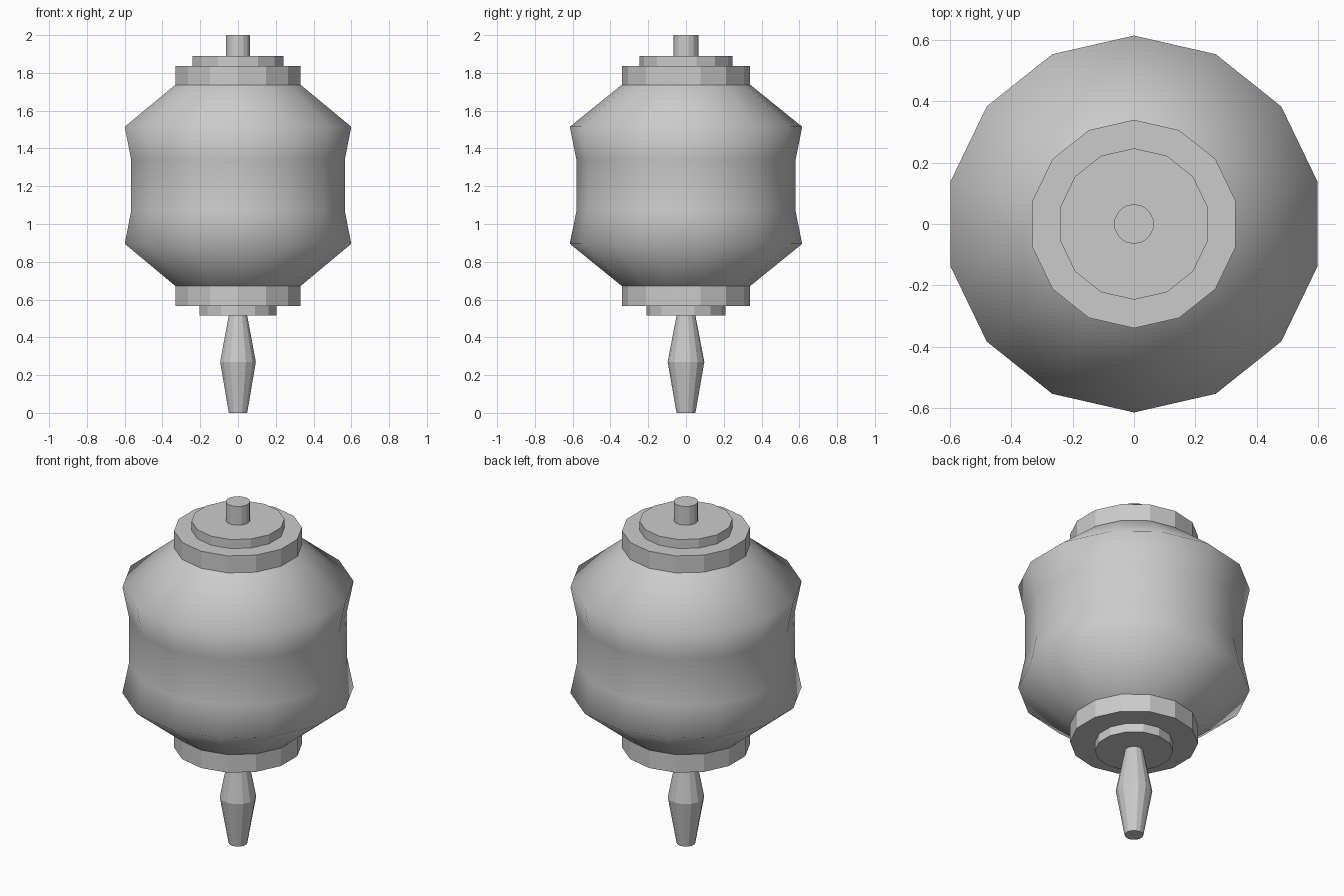
import bpy, bmesh, math

if "Cube" in bpy.data.objects:
    bpy.data.objects.remove(bpy.data.objects["Cube"])

SIDES = 14


def lathe(name, profile, smooth=False):
    """Revolve (radius, z) rings about z, with a corner on +y, and cap both ends."""
    bm = bmesh.new()
    rings = []
    for r, z in profile:
        angles = [math.pi / 2 + math.tau * i / SIDES for i in range(SIDES)]
        rings.append([bm.verts.new((r * math.cos(a), r * math.sin(a), z)) for a in angles])
    for low, high in zip(rings, rings[1:]):
        for i in range(SIDES):
            j = (i + 1) % SIDES
            face = bm.faces.new((low[i], low[j], high[j], high[i]))
            face.smooth = smooth
    bm.faces.new(rings[0][::-1])
    bm.faces.new(rings[-1])
    mesh = bpy.data.meshes.new(name)
    bm.to_mesh(mesh)
    bm.free()
    obj = bpy.data.objects.new(name, mesh)
    bpy.context.collection.objects.link(obj)
    return obj


# Paper lantern body with a pinched waist
lathe("lantern_body", [(0.34, 0.672), (0.615, 0.895), (0.58, 1.07),
                       (0.58, 1.34), (0.615, 1.515), (0.34, 1.737)], smooth=True)

# Stepped end caps
lathe("bottom_cap", [(0.34, 0.567), (0.34, 0.672)])
lathe("bottom_disc", [(0.208, 0.515), (0.208, 0.567)])
lathe("top_cap", [(0.34, 1.737), (0.34, 1.837)])
lathe("top_disc", [(0.247, 1.837), (0.247, 1.89)])

# Hanging peg above and tassel below
lathe("hanging_peg", [(0.065, 1.89), (0.065, 2.0)])
lathe("tassel", [(0.05, 0.0), (0.097, 0.27), (0.05, 0.515)])
